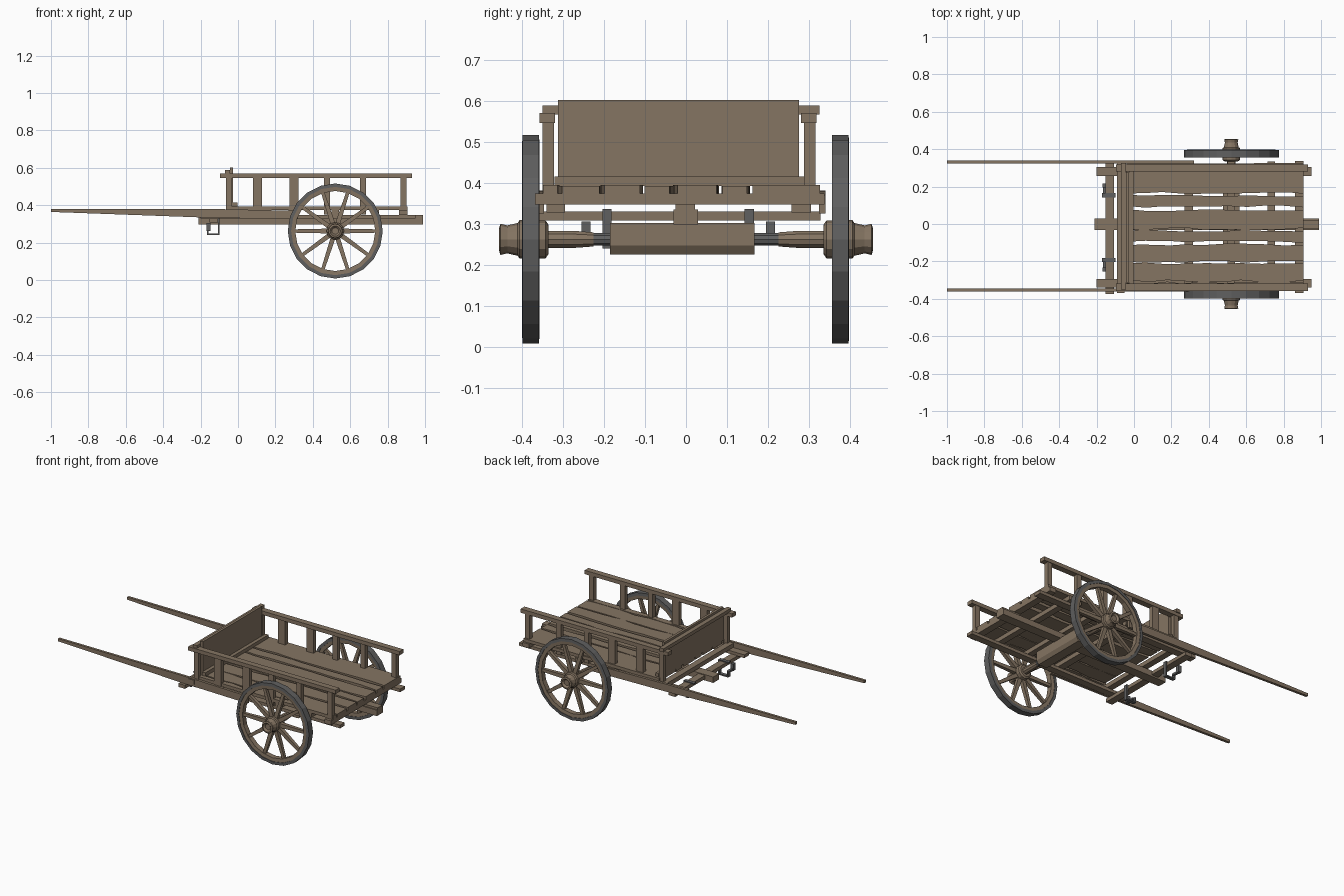
import bpy, bmesh, math, random
from mathutils import Matrix, Vector

if "Cube" in bpy.data.objects:
    bpy.data.objects.remove(bpy.data.objects["Cube"])

random.seed(4)

def mat(name, c):
    m = bpy.data.materials.new(name)
    m.diffuse_color = (*c, 1)
    m.use_nodes = True
    m.node_tree.nodes["Principled BSDF"].inputs["Base Color"].default_value = m.diffuse_color
    return m

WOOD = mat("weathered wood", (0.235, 0.177, 0.123))
IRON = mat("dark iron", (0.115, 0.115, 0.115))

def finish(name, bm, m):
    bmesh.ops.recalc_face_normals(bm, faces=bm.faces[:])
    me = bpy.data.meshes.new(name)
    bm.to_mesh(me)
    bm.free()
    me.materials.append(m)
    ob = bpy.data.objects.new(name, me)
    bpy.context.collection.objects.link(ob)
    return ob

def box(name, x, y, z, m=WOOD):
    bm = bmesh.new()
    bmesh.ops.create_cube(bm, size=1)
    for v in bm.verts:
        v.co = [(r[0] + r[1]) / 2 + c * (r[1] - r[0]) for r, c in zip((x, y, z), v.co)]
    return finish(name, bm, m)

def prism(name, pts, axis, a, b, m=WOOD):
    """Extrude a 2D outline along y (outline is x,z) or z (outline is x,y)."""
    bm = bmesh.new()
    def put(p, d):
        return bm.verts.new((p[0], d, p[1]) if axis == 'y' else (p[0], p[1], d))
    lo, hi = [put(p, a) for p in pts], [put(p, b) for p in pts]
    bm.faces.new(lo)
    bm.faces.new(hi)
    n = len(pts)
    for i in range(n):
        bm.faces.new((lo[i], lo[(i + 1) % n], hi[(i + 1) % n], hi[i]))
    return finish(name, bm, m)

def lathe(name, prof, cx, cz, n, m=WOOD, closed=False, smooth=False):
    """Turn a (radius, y) profile about an axis parallel to y."""
    bm = bmesh.new()
    rings = [[bm.verts.new((cx + r * math.cos(2 * math.pi * i / n), y,
                            cz + r * math.sin(2 * math.pi * i / n))) for i in range(n)]
             for r, y in prof]
    pairs = list(zip(rings, rings[1:]))
    if closed:
        pairs.append((rings[-1], rings[0]))
    else:
        bm.faces.new(rings[0])
        bm.faces.new(rings[-1])
    for a, b in pairs:
        for i in range(n):
            j = (i + 1) % n
            f = bm.faces.new((a[i], a[j], b[j], b[i]))
            f.smooth = smooth
    return finish(name, bm, m)

CX, CZ = 0.52, 0.262

# Wheels: iron tyre, wooden rim, tapered spokes and turned hub
def wheel(tag, yc, s):
    lathe(tag + "_tyre", [(0.254, yc - .020), (0.254, yc + .020), (0.236, yc + .021), (0.236, yc - .021)],
          CX, CZ, 20, IRON, True)
    lathe(tag + "_rim", [(0.238, yc - .018), (0.238, yc + .018), (0.214, yc + .016), (0.214, yc - .016)],
          CX, CZ, 20, WOOD, True)
    bm = bmesh.new()
    for k in range(10):
        vs = bmesh.ops.create_cube(bm, size=1)['verts']
        for v in vs:
            w = 0.026 if v.co.z < 0 else 0.018
            v.co = Vector((v.co.x * w, v.co.y * w, 0.125 + v.co.z * 0.19))
        bmesh.ops.transform(bm, verts=vs, matrix=Matrix.Translation((CX, yc, CZ)) @
                            Matrix.Rotation(math.radians(36 * k + 18), 4, 'Y'))
    finish(tag + "_spokes", bm, WOOD)
    prof = [(.036, .335), (.046, .342), (.047, .405), (.040, .41), (.034, .435), (.038, .452), (.028, .455), (.018, .445)]
    lathe(tag + "_hub", [(r, s * y) for r, y in prof], CX, CZ, 12)
    lathe(tag + "_axle_arm", [(.018, s * .225), (.022, s * .275), (.022, s * .345)], CX, CZ, 10)

wheel("near_wheel", -0.378, -1)
wheel("far_wheel", 0.376, 1)

# Axle: iron bar and chamfered wooden bed
lathe("axle_bar", [(.016, -.28), (.016, .28)], CX, CZ, 10, IRON)
prism("axle_bed", [(.475, .302), (.565, .302), (.565, .247), (.55, .225), (.49, .225), (.475, .247)], 'y', -.185, .167)

# Lengthwise frame
box("centre_beam", (-.21, .99), (-.031, .029), (.298, .335))
prism("centre_beam_tail", [(.86, .335), (.99, .335), (.99, .348), (.86, .348)], 'y', -.025, .022)
box("near_frame_rail", (-.2, .95), (-.34, -.295), (.328, .348))
box("far_frame_rail", (-.2, .95), (.257, .305), (.328, .348))

# Cross bearers under the floor
for i, (a, b) in enumerate([(-.09, -.05), (.27, .315), (.5, .54), (.715, .755), (.86, .905)]):
    box("cross_bearer_%d" % i, (a, b), (-.368, .337) if i in (0, 4) else (-.345, .333), (.347, .374))
box("front_crossbar", (-.153, -.107), (-.375, .327), (.308, .33))

# Long tapered shafts
for tag, y in (("near", -.354), ("far", .332)):
    prism(tag + "_shaft", [(-1, .364), (-.15, .333), (.32, .325), (.32, .37), (-.1, .379), (-1, .381)],
          'y', y - .008, y + .008)

# Floor planks with uneven edges
edges = [(.325, .165), (.152, .092), (.076, -.027), (-.034, -.096), (-.108, -.203), (-.212, -.306), (-.312, -.347)]
for i, (t, b) in enumerate(edges):
    n = 9
    xs = [-.04 + .945 * k / n + (random.uniform(-.025, .025) if 0 < k < n else 0) for k in range(n + 1)]
    j = lambda: random.uniform(-.007, .005)
    up = [(x, t + (j() if i else j() * .3)) for x in xs]
    dn = [(x, b - (j() if i < 6 else j() * .3)) for x in reversed(xs)]
    prism("floor_plank_%d" % i, up + dn, 'z', .374, .394 - .002 * (i % 2))

# Side rails and posts
for tag, y in (("near", -.337), ("far", .300)):
    box(tag + "_top_rail", (-.097, .93), (y - .02, y + .018), (.546, .57))
    for i, x in enumerate((-.047, .103, .3, .475, .668, .885)):
        w = .024 if i in (1, 2) else .016
        box("%s_post_%d" % (tag, i), (x - w, x + w), (y - .013, y + .015), (.35, .55))

# Headboard with its cap rail and foot batten
box("headboard", (-.042, -.026), (-.312, .275), (.392, .602))
box("head_cap_rail", (-.07, -.042), (-.35, .325), (.566, .588))
box("head_foot_batten", (-.026, -.004), (-.32, .31), (.392, .415))

# Iron straps and hooks on the front crossbar
for tag, y, s in (("near", -.192, -1), ("far", .154, 1)):
    box(tag + "_strap_top", (-.17, -.098), (y - .011, y + .011), (.329, .336), IRON)
    box(tag + "_strap_back", (-.106, -.098), (y - .011, y + .011), (.24, .336), IRON)
    box(tag + "_strap_bottom", (-.167, -.098), (y - .011, y + .011), (.24, .248), IRON)
    box(tag + "_strap_front", (-.167, -.159), (y - .011, y + .011), (.24, .275), IRON)
    y2 = y + s * .052
    box(tag + "_hook_arm", (-.165, -.15), (min(y, y2), max(y, y2)), (.262, .275), IRON)
    box(tag + "_hook_tip", (-.168, -.148), (y2 - .011, y2 + .011), (.262, .305), IRON)
